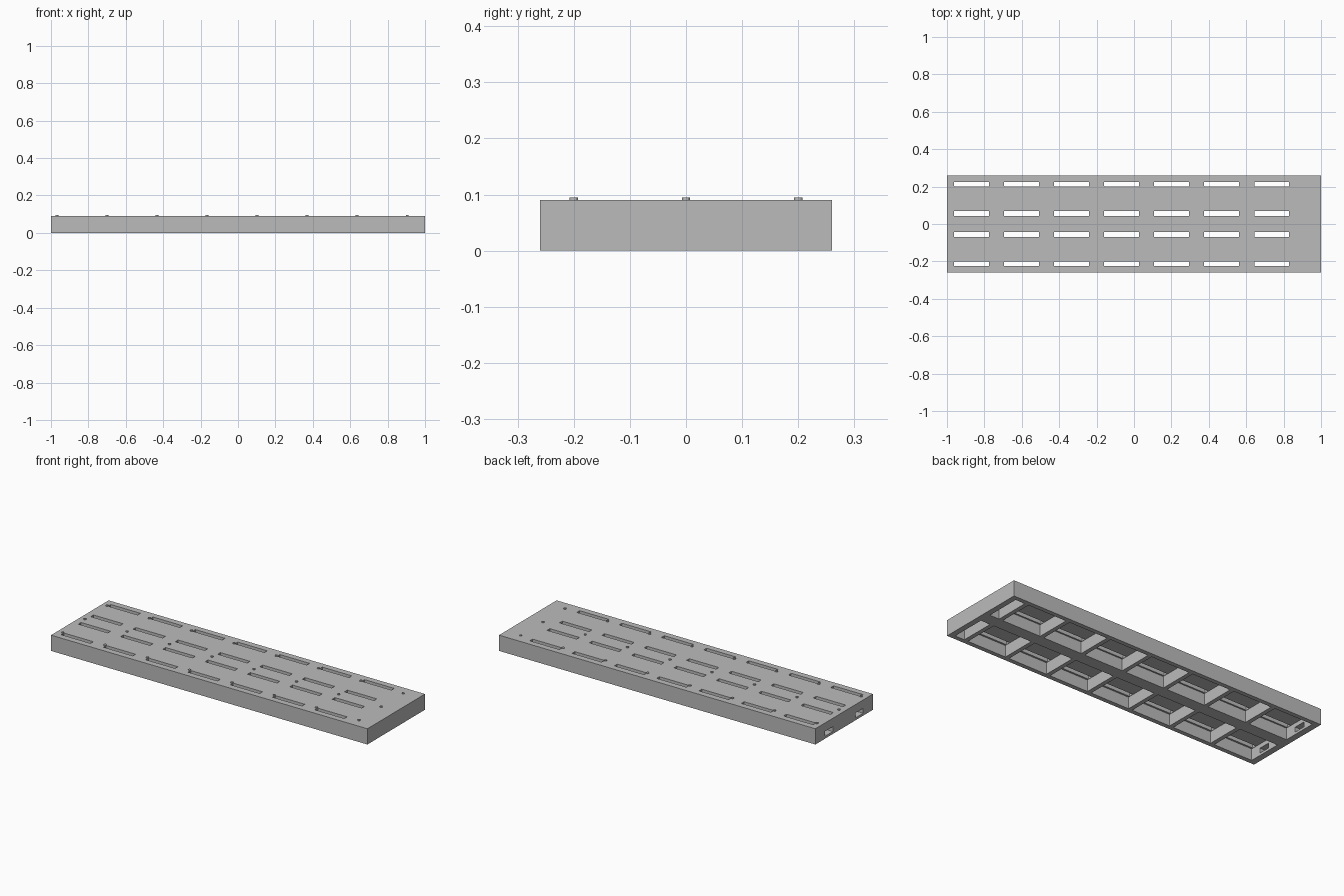
import bpy, bmesh
from mathutils import Matrix, Vector

cube = bpy.data.objects.get("Cube")
if cube:
    bpy.data.objects.remove(cube, do_unlink=True)

grey = bpy.data.materials.new("plain grey")
grey.use_nodes = True
grey.diffuse_color = (0.5, 0.5, 0.5, 1)
grey.node_tree.nodes["Principled BSDF"].inputs["Base Color"].default_value = (0.5, 0.5, 0.5, 1)


def finish(name, bm):
    mesh = bpy.data.meshes.new(name)
    bm.to_mesh(mesh)
    bm.free()
    mesh.materials.append(grey)
    obj = bpy.data.objects.new(name, mesh)
    bpy.context.collection.objects.link(obj)
    return obj


def boxes(name, spans):
    """One mesh of boxes, each given by its low and high corner."""
    bm = bmesh.new()
    for low, high in spans:
        low, high = Vector(low), Vector(high)
        matrix = Matrix.Translation((low + high) / 2) @ Matrix.Diagonal((*(high - low), 1))
        bmesh.ops.create_cube(bm, size=1, matrix=matrix)
    return finish(name, bm)


def cut(obj, cutter):
    cutter.hide_render = True
    mod = obj.modifiers.new("cut", 'BOOLEAN')
    mod.operation = 'DIFFERENCE'
    mod.solver = 'EXACT'
    mod.object = cutter
    bpy.context.view_layer.objects.active = obj
    bpy.ops.object.modifier_apply(modifier=mod.name)
    bpy.data.objects.remove(cutter, do_unlink=True)


LENGTH, WIDTH, HEIGHT = 2.0, 0.52, 0.09
PITCH, FIRST = 0.2675, -0.968
FLOOR = 0.066                       # underside of the top plate
stations = [FIRST + PITCH * i for i in range(8)]

# Slab
slab = boxes("slab", [((-LENGTH / 2, -WIDTH / 2, 0), (LENGTH / 2, WIDTH / 2, HEIGHT))])

# Pockets open underneath; the last column is a short one
pockets, slots = [], []
for side in (-1, 1):
    for x in stations:
        end = min(x + PITCH - 0.02, 0.968)
        y0, y1 = sorted((side * 0.035, side * 0.235))
        pockets.append(((x + 0.004, y0, -0.05), (end, y1, FLOOR)))
    # Slots along both edges of each full pocket
    for x in stations[:-1]:
        for y in (0.056, 0.2125):
            yc = side * y
            slots.append(((x + 0.006, yc - 0.0125, FLOOR - 0.02),
                          (x + 0.193, yc + 0.0125, HEIGHT + 0.05)))
    # Ports through the end wall
    yc = side * 0.137
    slots.append(((-1.05, yc - 0.034, 0.014), (-0.95, yc + 0.034, 0.042)))

cut(slab, boxes("pocket_cutter", pockets))
cut(slab, boxes("slot_cutter", slots))

# Small locating pins on top
bm = bmesh.new()
for x in stations:
    for y in (-0.2, 0, 0.2):
        bmesh.ops.create_cone(bm, cap_ends=True, segments=12, radius1=0.0075, radius2=0.0075,
                              depth=0.015, matrix=Matrix.Translation((x, y, HEIGHT - 0.0025)))
finish("locating_pins", bm)
